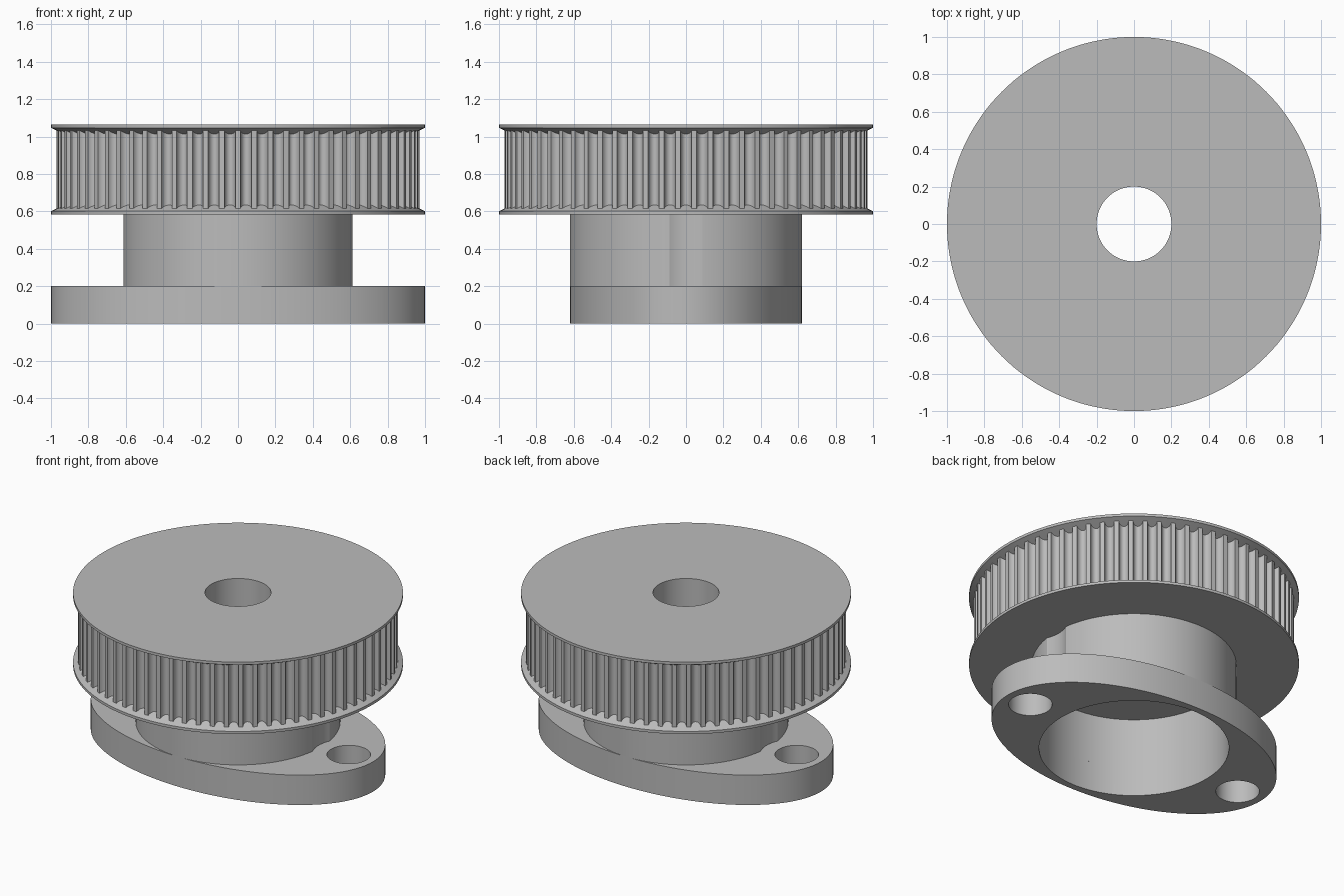
import bpy, bmesh, math
from mathutils import Matrix

cube = bpy.data.objects.get("Cube")
if cube:
    bpy.data.objects.remove(cube, do_unlink=True)

grey = bpy.data.materials.new("plain grey")
grey.use_nodes = True
colour = (0.5, 0.5, 0.5, 1)
grey.diffuse_color = colour
grey.node_tree.nodes["Principled BSDF"].inputs["Base Color"].default_value = colour


def add_object(name, bm):
    bmesh.ops.recalc_face_normals(bm, faces=bm.faces)
    mesh = bpy.data.meshes.new(name)
    bm.to_mesh(mesh)
    bm.free()
    mesh.materials.append(grey)
    obj = bpy.data.objects.new(name, mesh)
    bpy.context.collection.objects.link(obj)
    return obj


def lathe(name, profile, steps=144):
    """Spin a closed (radius, height) profile around z."""
    bm = bmesh.new()
    verts = [bm.verts.new((r, 0, z)) for r, z in profile]
    edges = [bm.edges.new((v, verts[i - 1])) for i, v in enumerate(verts)]
    bmesh.ops.spin(bm, geom=verts + edges, cent=(0, 0, 0), axis=(0, 0, 1),
                   angle=math.tau, steps=steps, use_merge=False)
    bmesh.ops.remove_doubles(bm, verts=bm.verts, dist=0.0001)
    return add_object(name, bm)


def cylinder(name, x, rx, ry, z0, z1, steps=96):
    bm = bmesh.new()
    bmesh.ops.create_cone(bm, cap_ends=True, segments=steps, radius1=1, radius2=1,
                          depth=z1 - z0,
                          matrix=Matrix.Translation((x, 0, (z0 + z1) / 2))
                          @ Matrix.Diagonal((rx, ry, 1, 1)))
    return add_object(name, bm)


def activate(obj):
    bpy.ops.object.select_all(action='DESELECT')
    obj.select_set(True)
    bpy.context.view_layer.objects.active = obj


def cut(obj, x, radius):
    """Drill a vertical round hole through an object."""
    cutter = cylinder("cutter", x, radius, radius, -0.2, 0.8)
    cutter.hide_render = True
    mod = obj.modifiers.new("cut", 'BOOLEAN')
    mod.operation, mod.solver, mod.object = 'DIFFERENCE', 'EXACT', cutter
    activate(obj)
    bpy.ops.object.modifier_apply(modifier=mod.name)
    bpy.data.objects.remove(cutter, do_unlink=True)


BORE, RECESS, HUB = 0.2, 0.576, 0.62
PLATE_TOP, WHEEL_BOTTOM, WHEEL_TOP = 0.2, 0.583, 1.065
HOLE_X = 0.82

# Wheel body with two bevelled rims
wheel = lathe("pulley_wheel", [
    (BORE, WHEEL_TOP), (1, WHEEL_TOP), (1, 1.047), (0.91, 1.002),
    (0.91, 0.646), (1, 0.601), (1, WHEEL_BOTTOM), (BORE, WHEEL_BOTTOM)])

# Toothed belt surface: narrow lands between rounded grooves
TEETH, SAMPLES = 70, 12
LAND, DEPTH, HALF_GROOVE = 0.97, 0.037, 0.34
bm = bmesh.new()
outline = []
for tooth in range(TEETH):
    for i in range(SAMPLES + 1):
        u = -math.cos(math.pi * i / SAMPLES)
        radius = LAND - DEPTH * math.sqrt(max(0, 1 - u * u))
        angle = math.tau * (tooth + 0.5 + u * HALF_GROOVE) / TEETH - math.pi / 2
        outline.append((radius * math.cos(angle), radius * math.sin(angle)))
low = [bm.verts.new((x, y, 0.605)) for x, y in outline]
high = [bm.verts.new((x, y, 1.043)) for x, y in outline]
for i in range(len(outline)):
    bm.faces.new((low[i - 1], low[i], high[i], high[i - 1]))
teeth = add_object("belt_teeth", bm)

# Hollow hub, relieved beside the bolt holes
hub = lathe("hub", [
    (RECESS, PLATE_TOP), (RECESS, 0.53), (BORE, 0.53), (BORE, WHEEL_BOTTOM),
    (HUB, WHEEL_BOTTOM), (HUB, PLATE_TOP)])

# Oval mounting plate with recess and two bolt holes
plate = cylinder("mounting_plate", 0, 1, HUB, 0, PLATE_TOP, 144)
cut(plate, 0, RECESS)
for side in (-1, 1):
    cut(hub, side * HOLE_X, 0.225)
    cut(plate, side * HOLE_X, 0.132)

for obj in (wheel, teeth, hub, plate):
    activate(obj)
    bpy.ops.object.shade_smooth_by_angle(angle=math.radians(30))
